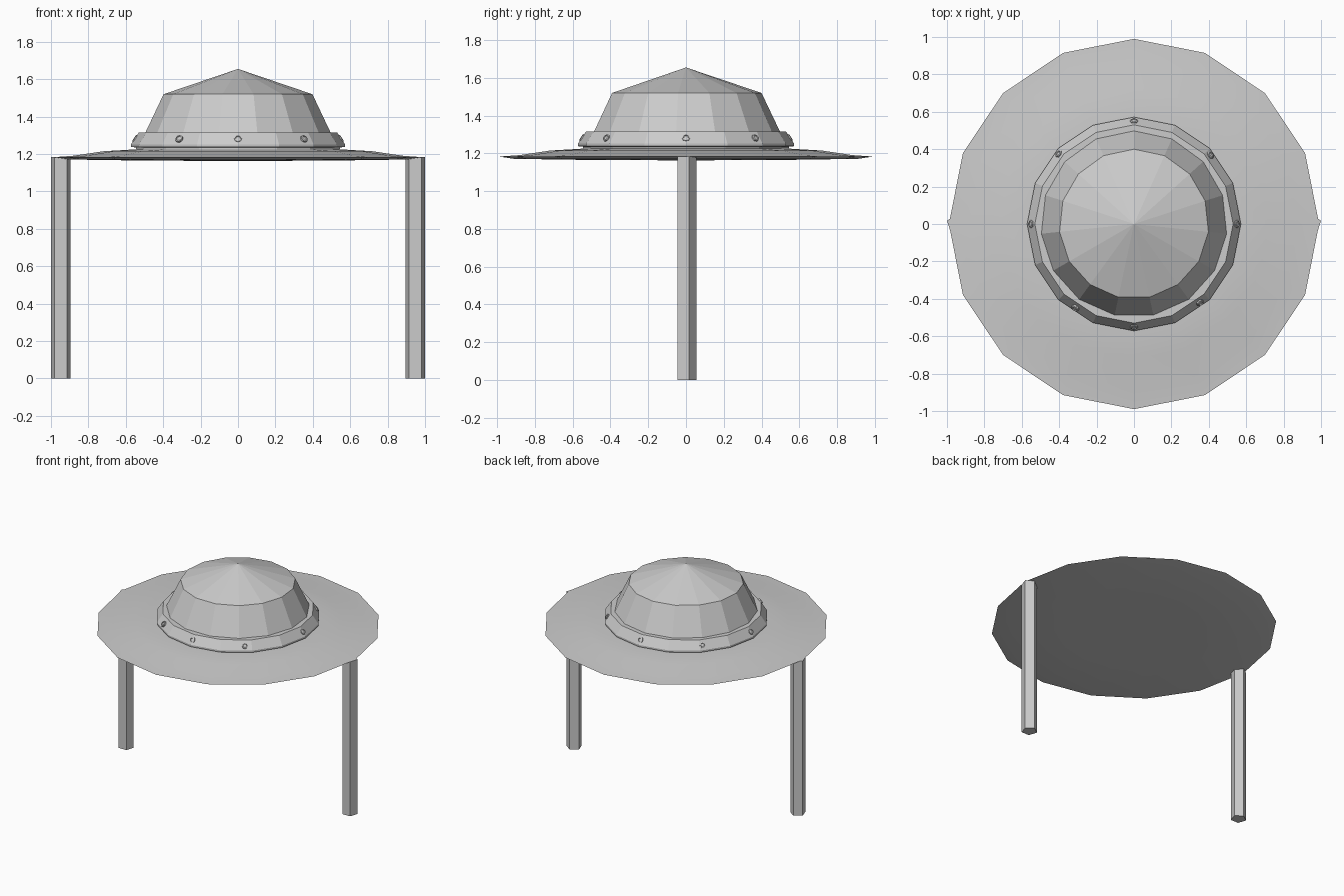
import bpy, bmesh, math
from mathutils import Matrix, Vector

if "Cube" in bpy.data.objects:
    bpy.data.objects.remove(bpy.data.objects["Cube"])


def finish(name, bm):
    bmesh.ops.recalc_face_normals(bm, faces=bm.faces)
    mesh = bpy.data.meshes.new(name)
    bm.to_mesh(mesh)
    bm.free()
    obj = bpy.data.objects.new(name, mesh)
    bpy.context.collection.objects.link(obj)
    return obj


def lathe(name, profile, sides, matrix=Matrix()):
    """Turn (radius, height) points around z, first corner at +y."""
    bm = bmesh.new()
    rings = []
    for r, z in profile:
        if r == 0:
            rings.append([bm.verts.new((0, 0, z))] * sides)
            continue
        angles = [math.pi / 2 + math.tau * i / sides for i in range(sides)]
        rings.append([bm.verts.new((r * math.cos(a), r * math.sin(a), z)) for a in angles])
    for low, high in zip(rings, rings[1:]):
        for i in range(sides):
            j = (i + 1) % sides
            corners = dict.fromkeys((low[i], low[j], high[j], high[i]))
            bm.faces.new(list(corners))
    bm.transform(matrix)
    return finish(name, bm)


# Wide shallow disc
disc = lathe("disc", [(0, 1.163), (0.5, 1.165), (0.91, 1.171), (0.99, 1.183),
                      (0.88, 1.191), (0.72, 1.215), (0.55, 1.225), (0, 1.225)], 16)
bpy.context.view_layer.objects.active = disc
disc.select_set(True)
bpy.ops.object.shade_smooth_by_angle(angle=math.radians(30))
disc.select_set(False)

# Sloped collar around the dome
lathe("collar", [(0, 1.225), (0.545, 1.225), (0.545, 1.235), (0.572, 1.238),
                 (0.572, 1.252), (0.53, 1.315), (0, 1.315)], 16)

# Faceted dome with a conical cap
lathe("dome", [(0, 1.30), (0.505, 1.30), (0.40, 1.52), (0, 1.655)], 15)

# Rivets set around the collar, each with a dished face
for i, degrees in enumerate((0, 42, 90, 137, 180, 235, 270, 310)):
    a = math.radians(degrees)
    normal = Vector((math.cos(a), math.sin(a), 0.65)).normalized()
    place = (Matrix.Translation((0.547 * math.cos(a), 0.547 * math.sin(a), 1.28))
             @ normal.to_track_quat('Z', 'Y').to_matrix().to_4x4())
    lathe(f"rivet_{i + 1}", [(0, -0.01), (0.021, -0.01), (0.021, 0.008),
                             (0.014, 0.011), (0.012, 0.006), (0, 0.006)], 8, place)

# Two five-sided legs
for name, x in (("left_leg", -0.9475), ("right_leg", 0.9475)):
    lathe(name, [(0, 0), (0.055, 0), (0.055, 1.183), (0, 1.183)], 5,
          Matrix.Translation((x, 0, 0)))
